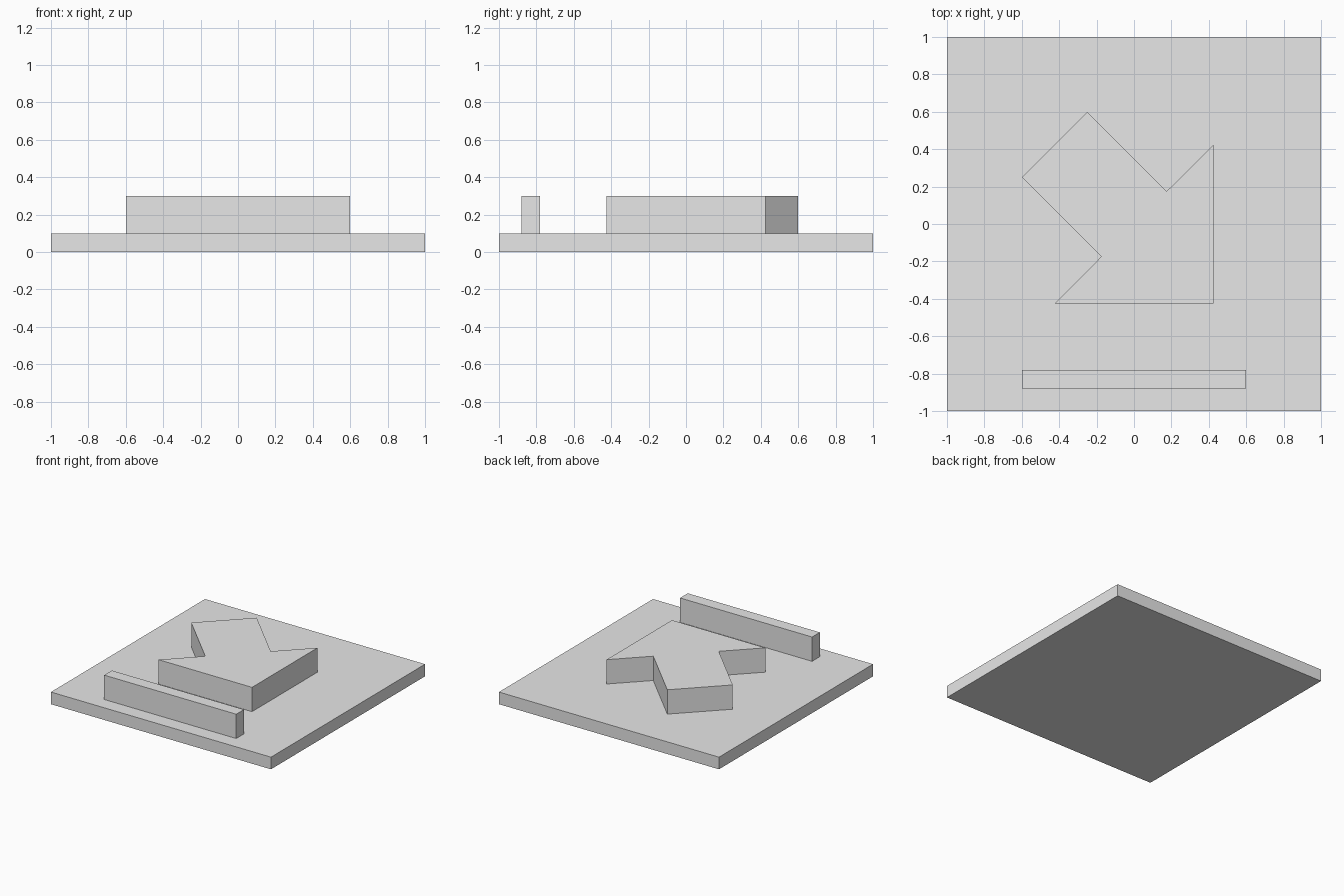
import bpy
import bmesh

cube = bpy.data.objects.get("Cube")
if cube:
    bpy.data.objects.remove(cube, do_unlink=True)

grey = bpy.data.materials.new("light_grey")
grey.use_nodes = True
colour = (0.8, 0.8, 0.8, 1)
grey.diffuse_color = colour
grey.node_tree.nodes["Principled BSDF"].inputs["Base Color"].default_value = colour


def extrude_outline(name, outline, bottom, top):
    """Raise a flat counter-clockwise outline into a solid block."""
    bm = bmesh.new()
    face = bm.faces.new([bm.verts.new((x, y, bottom)) for x, y in outline])
    raised = bmesh.ops.extrude_face_region(bm, geom=[face], use_keep_orig=True)
    verts = [v for v in raised["geom"] if isinstance(v, bmesh.types.BMVert)]
    bmesh.ops.translate(bm, verts=verts, vec=(0, 0, top - bottom))
    bmesh.ops.recalc_face_normals(bm, faces=bm.faces)
    mesh = bpy.data.meshes.new(name)
    bm.to_mesh(mesh)
    bm.free()
    mesh.materials.append(grey)
    obj = bpy.data.objects.new(name, mesh)
    bpy.context.collection.objects.link(obj)
    return obj


def rectangle(x0, x1, y0, y1):
    return [(x0, y0), (x1, y0), (x1, y1), (x0, y1)]


BASE_TOP, RELIEF_TOP = 0.1, 0.3

# Square base plate
extrude_outline("base_plate", rectangle(-1, 1, -1, 1), 0, BASE_TOP)

# Raised bar along the front
extrude_outline("front_bar", rectangle(-0.6, 0.6, -0.88, -0.78), BASE_TOP, RELIEF_TOP)

# Diagonal arrow: half outline from tip to tail, mirrored across its axis y = -x
half = [(0.425, 0.425), (0.175, 0.175), (-0.25, 0.6)]
mirrored = [(-y, -x) for x, y in reversed(half)]
tip = (0.425, -0.425)
extrude_outline("arrow", [tip] + half + mirrored, BASE_TOP, RELIEF_TOP)
